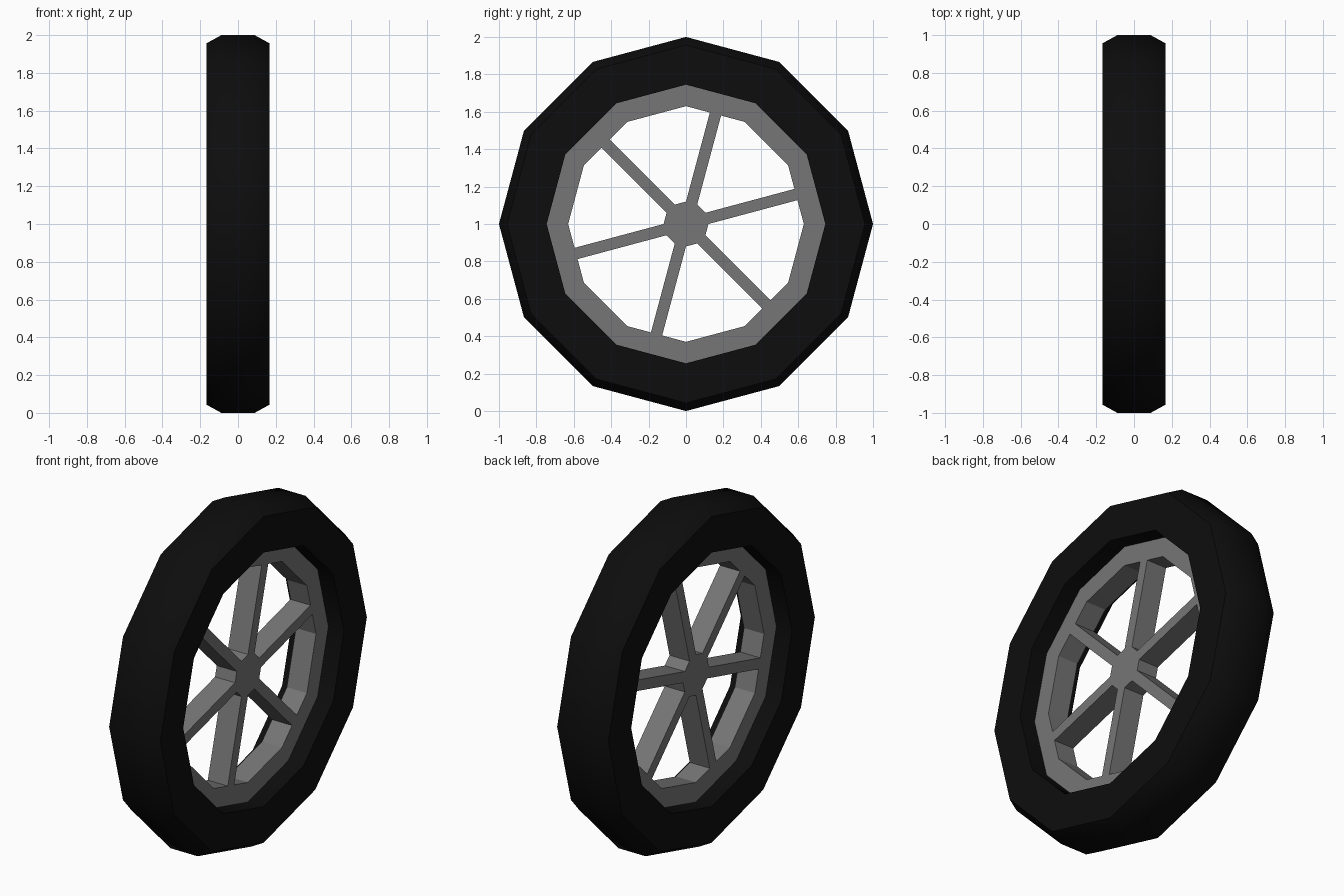
import bpy
from math import cos, sin, pi, radians

if "Cube" in bpy.data.objects:
    bpy.data.objects.remove(bpy.data.objects["Cube"])

SIDES = 12
CENTRE_Z = 1.0


def finish(name, verts, faces, material=None):
    mesh = bpy.data.meshes.new(name)
    mesh.from_pydata(verts, [], faces)
    obj = bpy.data.objects.new(name, mesh)
    bpy.context.collection.objects.link(obj)
    obj.location.z = CENTRE_Z
    if material:
        mesh.materials.append(material)
    return obj


def ring(name, profile, material=None):
    """Revolve a closed (x, radius) profile about the x axle."""
    n = len(profile)
    verts = [(x, r * cos(2 * pi * i / SIDES), r * sin(2 * pi * i / SIDES))
             for i in range(SIDES) for x, r in profile]
    faces = []
    for i in range(SIDES):
        a, b = i * n, (i + 1) % SIDES * n
        for j in range(n):
            k = (j + 1) % n
            faces.append((a + j, a + k, b + k, b + j))
    return finish(name, verts, faces, material)


def coloured(name, rgb):
    mat = bpy.data.materials.new(name)
    mat.diffuse_color = (*rgb, 1)
    mat.use_nodes = True
    mat.node_tree.nodes["Principled BSDF"].inputs["Base Color"].default_value = mat.diffuse_color
    return mat


rubber = coloured("rubber", (0.004, 0.004, 0.004))
metal = coloured("metal", (0.18, 0.18, 0.18))

# Tyre with chamfered tread
tyre = ring("tyre", [(-0.166, 0.745), (0.166, 0.745), (0.166, 0.957),
                     (0.088, 1.0), (-0.088, 1.0), (-0.166, 0.957)], rubber)
bpy.context.view_layer.objects.active = tyre
tyre.select_set(True)
bpy.ops.object.shade_smooth_by_angle(angle=radians(40))

# Recessed rim
D = 0.065
ring("rim", [(-D, 0.63), (D, 0.63), (D, 0.75), (-D, 0.75)], metal)

# Hub
HUB = 0.12
hub_verts = [(x, HUB * cos(2 * pi * i / SIDES), HUB * sin(2 * pi * i / SIDES))
             for x in (-D, D) for i in range(SIDES)]
hub_faces = [tuple(reversed(range(SIDES))), tuple(range(SIDES, 2 * SIDES))]
hub_faces += [(i, (i + 1) % SIDES, (i + 1) % SIDES + SIDES, i + SIDES)
              for i in range(SIDES)]
finish("hub", hub_verts, hub_faces, metal)

# Six spokes, each growing from every second hub facet
half = HUB * sin(pi / SIDES)
inner, outer = HUB * cos(pi / SIDES), 0.63 * cos(pi / SIDES)
for s in range(6):
    bpy.ops.mesh.primitive_cube_add(size=1, location=(0, 0, CENTRE_Z))
    spoke = bpy.context.object
    spoke.name = f"spoke_{s + 1}"
    for v in spoke.data.vertices:
        v.co.x *= 2 * D
        v.co.y = inner if v.co.y < 0 else outer
        v.co.z *= 2 * half
    spoke.rotation_euler.x = radians(15 + 60 * s)
    spoke.data.materials.append(metal)
